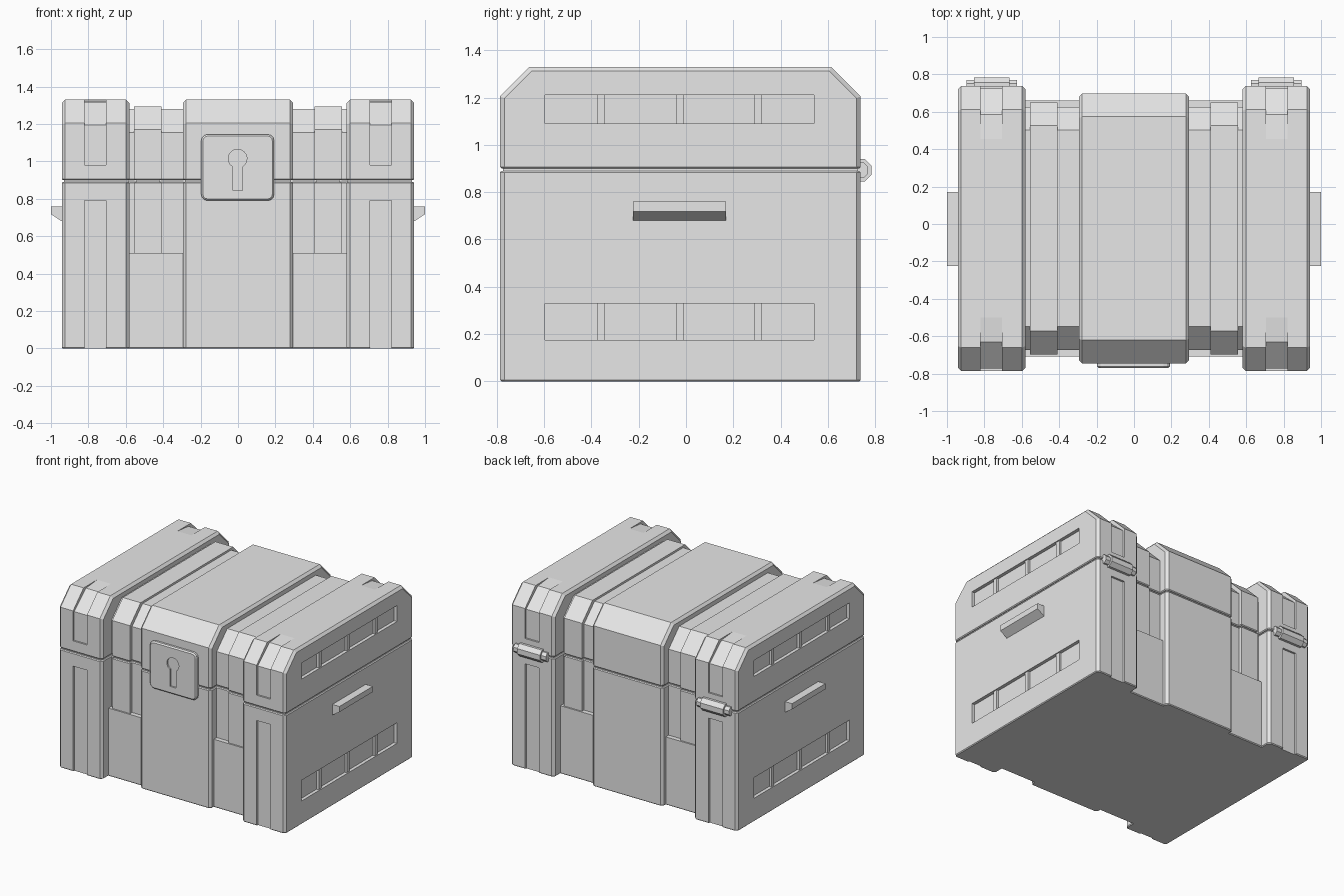
import bpy, bmesh, math
from mathutils import Vector

if "Cube" in bpy.data.objects:
    bpy.data.objects.remove(bpy.data.objects["Cube"], do_unlink=True)

grey = bpy.data.materials.new("light_grey")
grey.use_nodes = True
COL = (0.8, 0.8, 0.8, 1.0)
grey.diffuse_color = COL
bsdf = next(n for n in grey.node_tree.nodes if n.type == 'BSDF_PRINCIPLED')
bsdf.inputs["Base Color"].default_value = COL

SEAM_LOW, SEAM_HIGH = 0.89, 0.90
YC = -0.0235                      # centre of the chest in depth
FLAT_LEVELS = (0.0, SEAM_LOW, SEAM_HIGH)


def at_flat(e):
    """Edge lying on the floor or on the lid seam."""
    return any(all(abs(v.co.z - z) < 1e-4 for v in e.verts) for z in FLAT_LEVELS)


def extrude(name, pts, vec, bevel=0.0, rim=0.0):
    """Solid from a flat outline pushed along vec, with optional chamfers."""
    bm = bmesh.new()
    face = bm.faces.new([bm.verts.new(p) for p in pts])
    ext = bmesh.ops.extrude_face_region(bm, geom=[face])
    bmesh.ops.translate(bm, vec=vec, verts=[v for v in ext["geom"] if isinstance(v, bmesh.types.BMVert)])
    bmesh.ops.recalc_face_normals(bm, faces=bm.faces[:])
    if bevel:
        d = Vector(vec).normalized()
        ends = [e for e in bm.edges if not at_flat(e)
                and abs((e.verts[0].co - e.verts[1].co).normalized().dot(d)) < 0.01]
        bmesh.ops.bevel(bm, geom=ends, offset=bevel, segments=1, affect='EDGES', profile=0.5)
    if rim:
        flat = [e for e in bm.edges if at_flat(e)]
        bmesh.ops.bevel(bm, geom=flat, offset=rim, segments=1, affect='EDGES', profile=0.5)
    mesh = bpy.data.meshes.new(name)
    bm.to_mesh(mesh)
    bm.free()
    mesh.materials.append(grey)
    ob = bpy.data.objects.new(name, mesh)
    bpy.context.collection.objects.link(ob)
    return ob


def prism(name, x0, x1, yz, bevel=0.0, rim=0.0):
    x0, x1 = min(x0, x1), max(x0, x1)
    return extrude(name, [(x0, y, z) for y, z in yz], (x1 - x0, 0, 0), bevel, rim)


def block(name, x0, x1, y0, y1, z0, z1, bevel=0.0, rim=0.0):
    return prism(name, x0, x1, [(y0, z0), (y1, z0), (y1, z1), (y0, z1)], bevel, rim)


def lid_outline(half, top, c=0.125):
    f, b = YC - half, YC + half
    return [(f, SEAM_HIGH), (f, top - c), (f + c, top), (b - c, top), (b, top - c), (b, SEAM_HIGH)]


def carve(ob, cutters):
    """Cut the helper solids out of ob and remove them."""
    for cut in cutters:
        cut.hide_render = True
        mod = ob.modifiers.new("cut", 'BOOLEAN')
        mod.operation, mod.solver, mod.object = 'DIFFERENCE', 'EXACT', cut
        bpy.context.view_layer.objects.active = ob
        bpy.ops.object.modifier_apply(modifier=mod.name)
        bpy.data.objects.remove(cut, do_unlink=True)


def section(name, x0, x1, half, top, z0=0.0, bevel=0.0, seam=True):
    """Body and chamfered lid of one slice of the chest, with a recessed seam."""
    body = block(name + "_body", x0, x1, YC - half, YC + half, z0, SEAM_LOW, bevel, 0.006)
    lid = prism(name + "_lid", x0, x1, lid_outline(half, top), bevel, 0.006)
    if seam:
        lo, hi = min(x0, x1) + 0.012, max(x0, x1) - 0.012
        block(name + "_seam", lo, hi, YC - half + 0.012, YC + half - 0.012, 0.86, 0.93)
    return body, lid


# Centre block
section("centre", -0.295, 0.295, 0.722, 1.33, bevel=0.018)

WINDOW_ROWS = ((0.175, 0.33), (1.09, 1.21))
END = 0.762
for s, side in ((1, "left"), (-1, "right")):
    # Recessed section between the centre and the end, with its ledge and strip
    section(side + "_recess", s * 0.27, s * 0.60, 0.65, 1.28)
    block(side + "_ledge", s * 0.27, s * 0.60, YC - 0.685, YC + 0.685, 0, 0.51, 0, 0.006)
    section(side + "_strip", s * 0.408, s * 0.556, 0.674, 1.295, z0=0.49)

    # End band
    body, lid = section(side + "_end", s * 0.58, s * 0.942, END, 1.33, bevel=0.018)
    body_cuts, lid_cuts = [], []
    for d in (-1, 1):
        # Slots on the front and back of the band
        slot = [(END + 0.05, -0.05), (END - 0.015, -0.05), (END - 0.015, 0.79), (END + 0.05, 0.79)]
        ramp = [(END + 0.05, 0.98), (END - 0.013, 0.98), (END - 0.013, 1.195), (0.608, 1.317),
                (0.457, 1.332), (0.457, 1.4), (END + 0.05, 1.4)]
        body_cuts.append(prism("cutter", s * 0.705, s * 0.82, [(YC + d * y, z) for y, z in slot]))
        lid_cuts.append(prism("cutter", s * 0.705, s * 0.82, [(YC + d * y, z) for y, z in ramp]))
    # Side windows and their dividers
    for (z0, z1), cuts in zip(WINDOW_ROWS, (body_cuts, lid_cuts)):
        cuts.append(block("cutter", s * 0.917, s * 1.0, -0.595, 0.54, z0, z1))
        for i, y in enumerate((-0.36, -0.026, 0.305)):
            block(f"{side}_window_divider_{i + 1}", s * 0.91, s * 0.934, y - 0.016, y + 0.016,
                  z0 - 0.005, z1 + 0.005)
    carve(body, body_cuts)
    carve(lid, lid_cuts)

    # Side handle with a sloping underside
    grip = [(0.93, 0.76), (1.0, 0.76), (1.0, 0.718), (0.942, 0.68), (0.93, 0.68)]
    extrude(side + "_handle", [(s * x, -0.225, z) for x, z in grip], (0, 0.395, 0))

    # Hinge barrel with narrower pins at the ends
    for part, half, r in (("barrel", 0.095, 0.051), ("pin", 0.135, 0.036)):
        ring = [(0.737 + r * math.cos(math.radians(22.5 + 45 * k)),
                 SEAM_LOW + 0.003 + r * math.sin(math.radians(22.5 + 45 * k))) for k in range(8)]
        prism(f"{side}_hinge_{part}", s * 0.76 - half, s * 0.76 + half, ring)

# Lock plate with rounded corners and a sunken keyhole
CX, LW, LZ0, LZ1, R = -0.002, 0.195, 0.79, 1.145, 0.035
corners = ((LW - R, LZ1 - R, 0), (-LW + R, LZ1 - R, 90), (-LW + R, LZ0 + R, 180), (LW - R, LZ0 + R, 270))
outline = [(CX + x + R * math.cos(math.radians(a + t)), -0.77, z + R * math.sin(math.radians(a + t)))
           for x, z, a in corners for t in (0, 30, 60, 90)]
lock = extrude("lock_plate", outline, (0, 0.06, 0), bevel=0.009)
KZ, KR, KW = 1.015, 0.05, 0.025
a0 = math.degrees(math.asin(KW / KR))
arc = [math.radians(-90 + a0 + (360 - 2 * a0) * k / 14) for k in range(15)]
keyhole = [(CX + KR * math.cos(a), -0.8, KZ + KR * math.sin(a)) for a in arc]
keyhole += [(CX - KW, -0.8, 0.845), (CX + KW, -0.8, 0.845)]
carve(lock, [extrude("cutter", keyhole, (0, 0.042, 0))])
